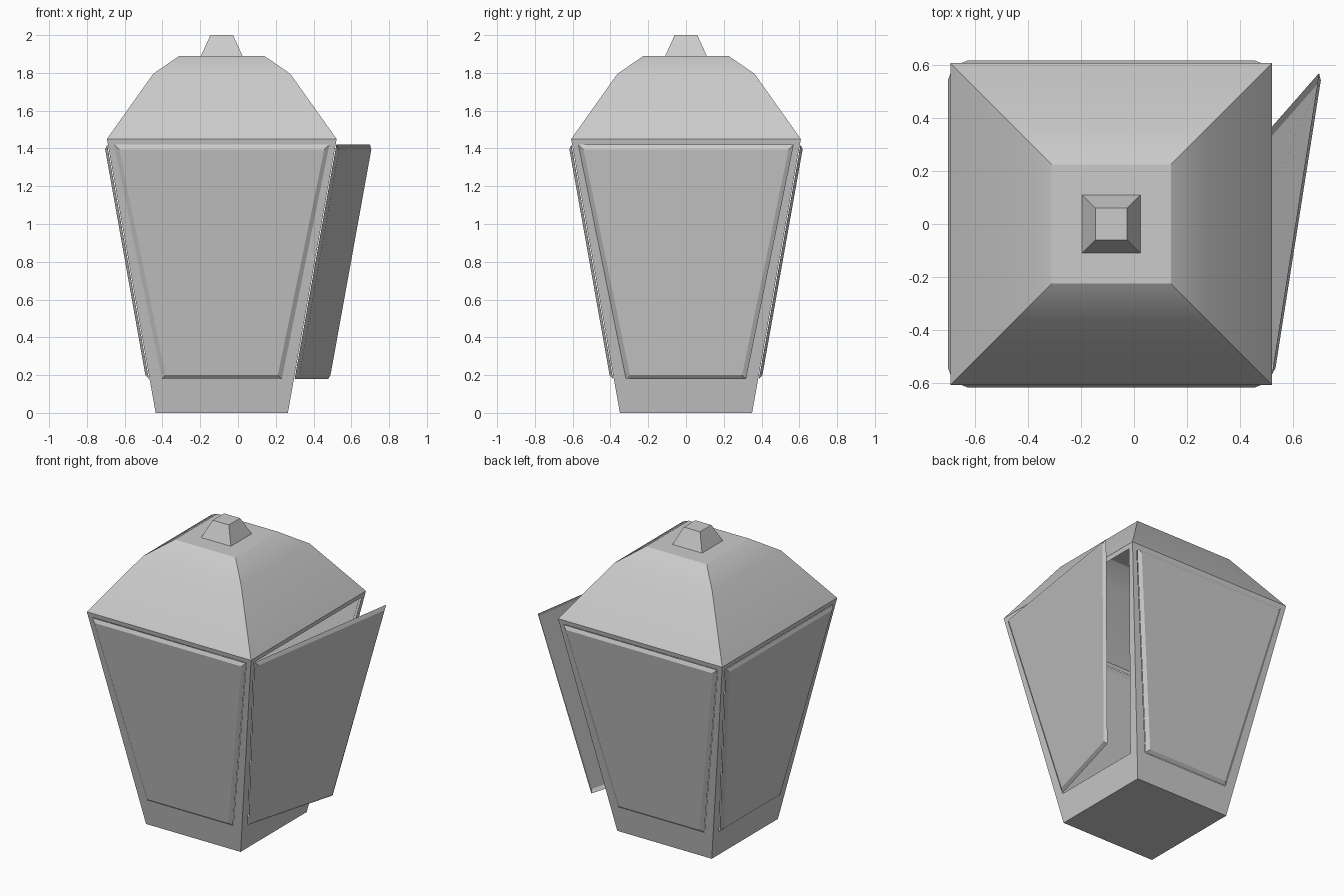
import bpy
from mathutils import Matrix
from math import pi

if "Cube" in bpy.data.objects:
    bpy.data.objects.remove(bpy.data.objects["Cube"])

CX = -0.086                      # lantern axis (open door shifts the bounds)
BASE, TOP, H = 0.35, 0.608, 1.45  # wall half widths and height


def depth(z):
    """Half width of the tapered body at height z."""
    return BASE + (TOP - BASE) * z / H


def make(name, verts, faces, turn=0.0):
    me = bpy.data.meshes.new(name)
    me.from_pydata(verts, [], faces)
    me.transform(Matrix.Translation((CX, 0, 0)) @ Matrix.Rotation(turn, 4, 'Z'))
    me.update()
    ob = bpy.data.objects.new(name, me)
    bpy.context.collection.objects.link(ob)
    return ob


def stack(name, profile, cap_top=True):
    """Square rings (half width, z) joined into a stepped pyramid shell."""
    verts, faces = [], []
    for r, z in profile:
        verts += [(-r, -r, z), (r, -r, z), (r, r, z), (-r, r, z)]
    for k in range(len(profile) - 1):
        for i in range(4):
            a, b = 4 * k + i, 4 * k + (i + 1) % 4
            faces.append((a, b, b + 4, a + 4))
    if cap_top:
        n = len(verts)
        faces.append((n - 4, n - 3, n - 2, n - 1))
    return make(name, verts, faces)


def trapezoid(lo, hi, zlo, zhi, out):
    """Corners on a front wall, pushed outwards by out."""
    return [(-lo, -depth(zlo) - out, zlo), (lo, -depth(zlo) - out, zlo),
            (hi, -depth(zhi) - out, zhi), (-hi, -depth(zhi) - out, zhi)]


def ring():
    return [(i, (i + 1) % 4, (i + 1) % 4 + 4, i + 4) for i in range(4)]


# Walls with openings, and a raised bevelled pane on each
for k, side in enumerate(("front", "right", "back", "left")):
    turn = k * pi / 2
    frame = trapezoid(BASE, TOP, 0, H, 0) + trapezoid(0.318, 0.57, 0.18, 1.42, 0)
    make(side + "_frame", frame, ring(), turn)

    pane = trapezoid(0.318, 0.57, 0.18, 1.42, 0.004) + trapezoid(0.297, 0.543, 0.2, 1.395, 0.019)
    if side == "right":          # the door swings out along its far edge
        swung = []
        for x, y, z in pane:
            half = 0.318 + (0.57 - 0.318) * (z - 0.18) / 1.24
            swung.append((x, y - 0.178 * (x / half + 1) / 2, z))
        pane = swung
    make("right_door" if side == "right" else side + "_pane",
         pane, ring() + [(4, 5, 6, 7)], turn)

# Floor
make("floor", [(-BASE, -BASE, 0), (BASE, -BASE, 0), (BASE, BASE, 0), (-BASE, BASE, 0)],
     [(3, 2, 1, 0)])

# Hollow roof, smooth along the slope with sharp hips
roof = stack("roof", [(TOP, H), (0.363, 1.795), (0.225, 1.89)])
bpy.context.view_layer.objects.active = roof
roof.select_set(True)
bpy.ops.object.shade_smooth_by_angle(angle=pi / 6)

# Finial
stack("finial", [(0.11, 1.89), (0.06, 2.0)])
